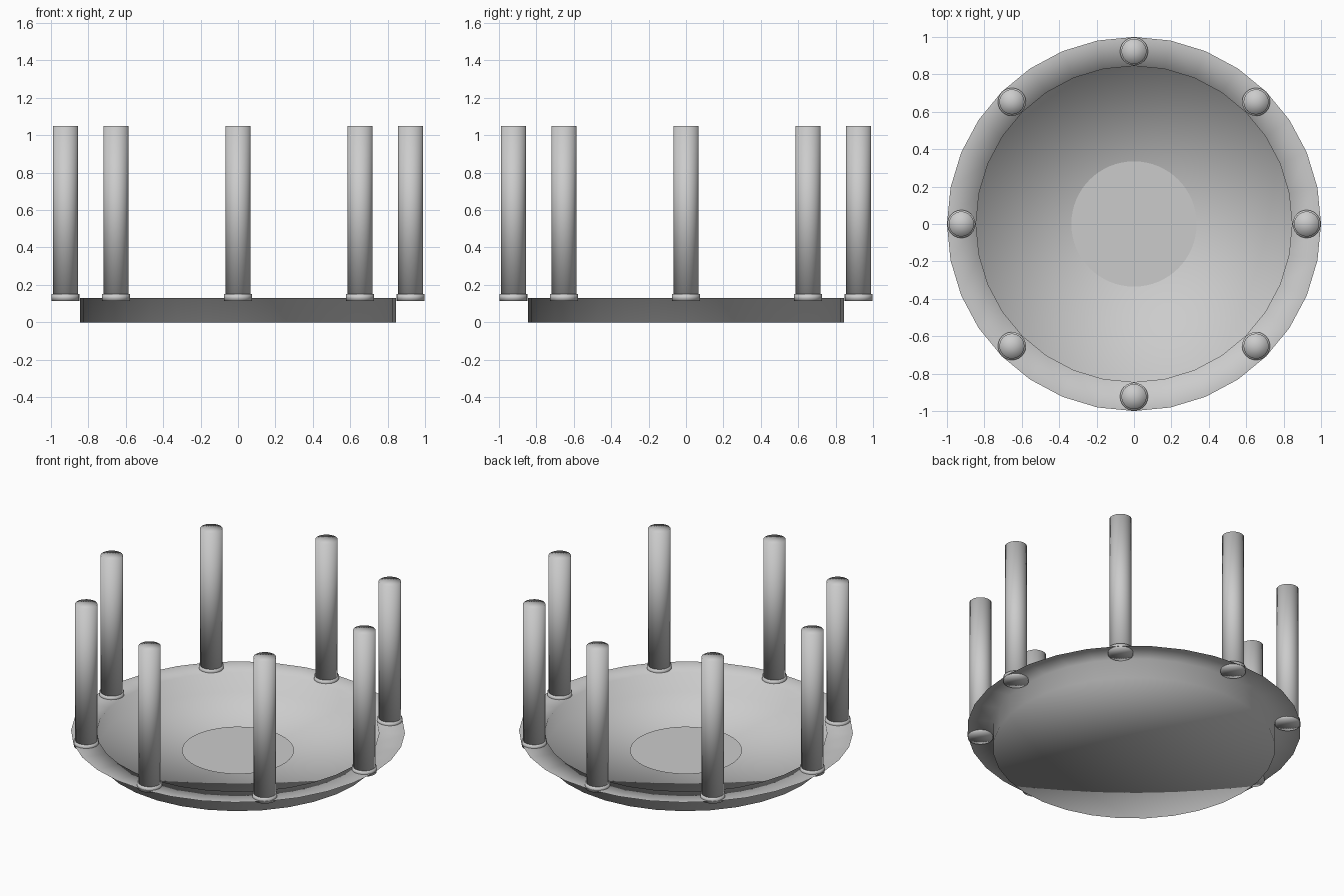
import bpy, bmesh, math

if "Cube" in bpy.data.objects:
    bpy.data.objects.remove(bpy.data.objects["Cube"])

grey = bpy.data.materials.new("light_grey")
grey.diffuse_color = (0.6, 0.6, 0.6, 1)
grey.use_nodes = True
grey.node_tree.nodes["Principled BSDF"].inputs["Base Color"].default_value = grey.diffuse_color


def finish(name, bm, smooth=True):
    me = bpy.data.meshes.new(name)
    for f in bm.faces:
        f.smooth = smooth
    bm.to_mesh(me)
    bm.free()
    me.materials.append(grey)
    ob = bpy.data.objects.new(name, me)
    bpy.context.collection.objects.link(ob)
    return ob


def revolve(name, profile, n, loc=(0, 0, 0), smooth=True):
    """Surface of revolution; radius 0 makes a single pole vertex."""
    bm = bmesh.new()
    rings = []
    for r, z in profile:
        if r == 0:
            rings.append([bm.verts.new((loc[0], loc[1], z))] * n)
        else:
            rings.append([bm.verts.new((loc[0] + r * math.cos(2 * math.pi * i / n),
                                        loc[1] + r * math.sin(2 * math.pi * i / n), z))
                          for i in range(n)])
    for a, b in zip(rings, rings[1:]):
        for i in range(n):
            j = (i + 1) % n
            quad = [a[i], b[i], b[j], a[j]]
            bm.faces.new(list(dict.fromkeys(quad)))
    return finish(name, bm, smooth)


# Thin pan: floor, upright wall and flat flange in one smooth sheet
revolve("base_pan", [(0, 0), (0.845, 0), (0.845, 0.13), (1.0, 0.13)], 32)

# Flat round plate on the floor
revolve("centre_plate", [(0, 0.008), (0.335, 0.008)], 64, smooth=False)

# Eight posts with foot collars around the flange
for k in range(8):
    a = k * math.pi / 4
    p = (0.923 * math.cos(a), 0.923 * math.sin(a), 0)
    revolve(f"post_{k + 1}", [(0, 0.13), (0.067, 0.13), (0.067, 1.05), (0, 1.05)], 24, p)
    revolve(f"post_collar_{k + 1}",
            [(0, 0.115), (0.075, 0.115), (0.075, 0.15), (0, 0.15)], 24, p)
